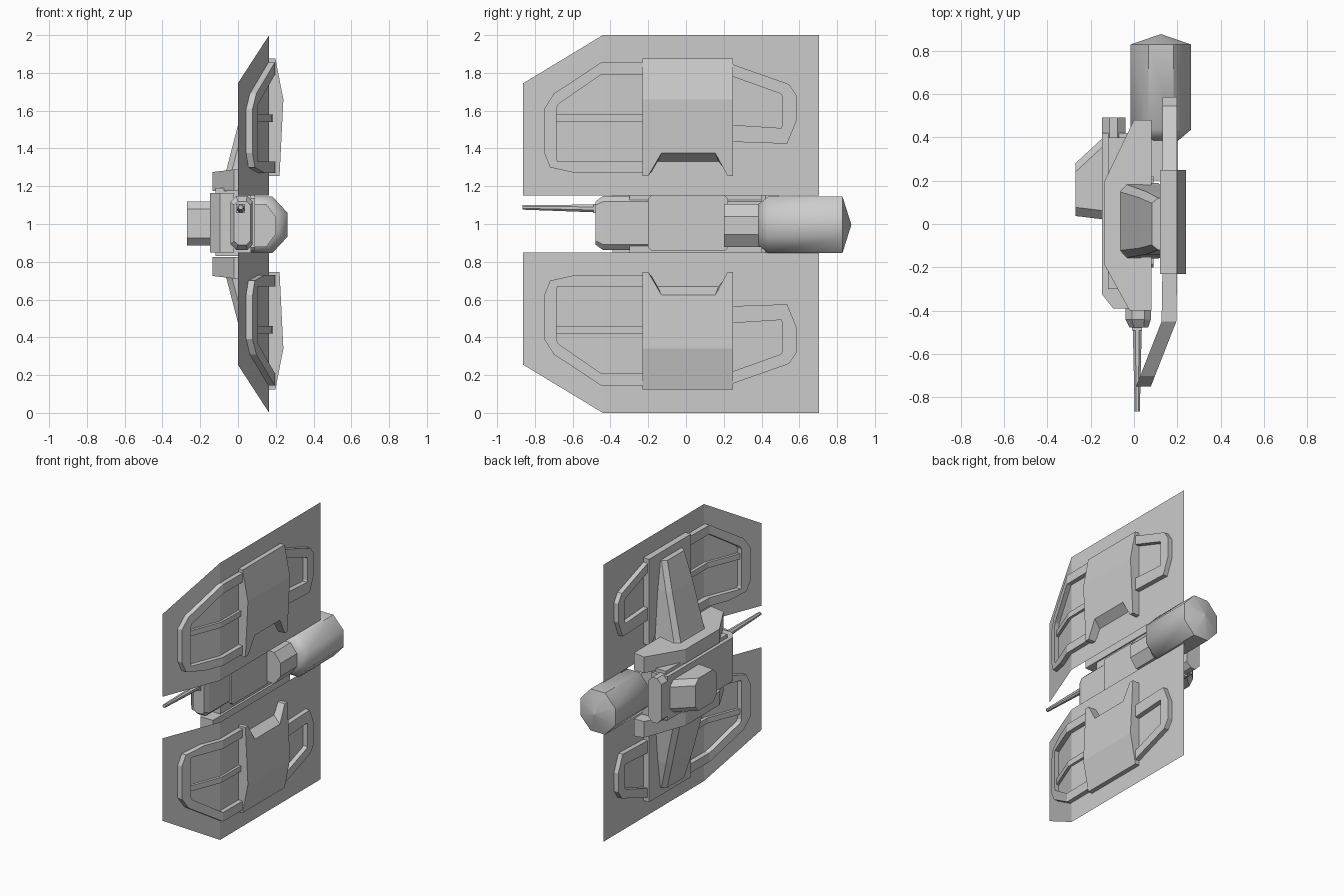
import bpy, bmesh, math

if "Cube" in bpy.data.objects:
    bpy.data.objects.remove(bpy.data.objects["Cube"])


def mesh(name, verts, faces, mirror=False):
    """Mesh object; mirror adds a copy reflected about z = 1."""
    bm = bmesh.new()
    for flip in ((False, True) if mirror else (False,)):
        vs = [bm.verts.new((x, y, 2 - z if flip else z)) for x, y, z in verts]
        for f in faces:
            bm.faces.new([vs[i] for i in f])
    bmesh.ops.recalc_face_normals(bm, faces=bm.faces[:])
    me = bpy.data.meshes.new(name)
    bm.to_mesh(me)
    bm.free()
    ob = bpy.data.objects.new(name, me)
    bpy.context.collection.objects.link(ob)
    return ob


def loft(name, loops, mirror=False):
    """Bridge closed loops of equal length and cap both ends."""
    n = len(loops[0])
    verts = [p for l in loops for p in l]
    faces = [[k * n + i, k * n + (i + 1) % n, (k + 1) * n + (i + 1) % n, (k + 1) * n + i]
             for k in range(len(loops) - 1) for i in range(n)]
    faces += [list(range(n)), list(range(len(verts) - n, len(verts)))]
    return mesh(name, verts, faces, mirror)


def prism_z(name, pts, z0, z1, mirror=False):
    return loft(name, [[(x, y, z) for x, y in pts] for z in (z0, z1)], mirror)


def chamfered(a0, a1, b0, b1, c):
    """Rectangle outline with cut corners."""
    return [(a0 + c, b0), (a1 - c, b0), (a1, b0 + c), (a1, b1 - c),
            (a1 - c, b1), (a0 + c, b1), (a0, b1 - c), (a0, b0 + c)]


def octagon(cx, cz, rx, rz, y):
    k = 1 / math.cos(math.pi / 8)
    return [(cx + rx * k * math.cos(math.radians(22.5 + 45 * i)), y,
             cz + rz * k * math.sin(math.radians(22.5 + 45 * i))) for i in range(8)]


def panel_x(y):
    """Panels bend inward ahead of y = -0.44."""
    return 0.165 + min(0, y + 0.44) * 0.165 / 0.42


# thin bent wing panels
outline = [(-.862, 1.15), (-.862, 1.745), (-.44, 2), (-.44, 1.15), (.705, 2), (.705, 1.15)]
mesh("wing_panels", [(panel_x(y), y, z) for y, z in outline],
     [(0, 1, 2, 3), (3, 2, 4, 5)], True)


# raised frames that run through the panels
def frame(name, outer, inner, h=.034):
    loft(name, [[(panel_x(a) - h, a, b), (panel_x(a) + h, a, b),
                 (panel_x(c) + h, c, d), (panel_x(c) - h, c, d)]
                for (a, b), (c, d) in zip(outer, inner)], True)


frame("front_frames",
      [(-.22, 1.855), (-.45, 1.855), (-.70, 1.69), (-.75, 1.61), (-.75, 1.375),
       (-.72, 1.30), (-.586, 1.27), (-.45, 1.27), (-.22, 1.27)],
      [(-.22, 1.79), (-.45, 1.79), (-.675, 1.635), (-.685, 1.615), (-.685, 1.345),
       (-.68, 1.33), (-.6, 1.33), (-.45, 1.33), (-.22, 1.33)])
frame("rear_frames",
      [(.24, 1.848), (.545, 1.74), (.585, 1.68), (.585, 1.545), (.535, 1.425), (.24, 1.435)],
      [(.24, 1.783), (.5, 1.69), (.508, 1.68), (.508, 1.52), (.504, 1.508), (.24, 1.525)])
frame("frame_bars", [(-.22, 1.58), (-.45, 1.58), (-.69, 1.58)],
      [(-.22, 1.54), (-.45, 1.54), (-.69, 1.54)], .02)

# wing blocks with a sloped notch on the inner end
out = [(-.23, 1.66), (-.23, 1.255), (-.20, 1.255), (-.13, 1.375),
       (.155, 1.375), (.22, 1.255), (.25, 1.255), (.25, 1.66)]
back = out[:3] + [(-.165, 1.30), (.185, 1.30)] + out[5:]
verts = [(.22 + (z - 1.255) * .05, y, z) for y, z in out] + [(.12, y, z) for y, z in back]
verts += [(.198, -.23, 1.877), (.198, .25, 1.877), (.12, -.23, 1.877), (.12, .25, 1.877)]
faces = [[i, i + 1, i + 9, i + 8] for i in range(7)]
faces += [list(range(8)), list(range(8, 16)), [0, 7, 17, 16], [8, 15, 19, 18],
          [16, 17, 19, 18], [0, 8, 18, 16], [7, 15, 19, 17]]
mesh("wing_blocks", verts, faces, True)


# tapered pylons from hull to wing blocks
def pylon_ring(z, x0, x1, y0, y1):
    c = (y1 - y0) * .1
    return [(x1, y0, z), (x0 + .03, y0, z), (x0, y0 + c, z),
            (x0, y1 - c, z), (x0 + .03, y1, z), (x1, y1, z)]


loft("pylons", [pylon_ring(1.26, -.07, .11, -.16, .19), pylon_ring(1.30, -.058, .12, -.155, .18),
                pylon_ring(1.62, .025, .15, -.14, .15), pylon_ring(1.82, .082, .16, -.12, .12)], True)

# hull shoulders above and below the body, thinner at their outer edge
shoulder = [(.08, .48), (0, .48), (-.135, .2), (-.135, -.19), (-.02, -.40), (.08, -.40)]
loft("shoulders", [[(x, y, 1.175) for x, y in shoulder],
                   [(x, y, 1.275 + (x + .135) * .12) for x, y in shoulder]], True)
prism_z("shoulder_core", [(-.12, -.3), (.07, -.3), (.07, .4), (-.12, .4)], .83, 1.19)

# main body slab with chamfered nose
prism_z("body_slab", [(-.02, .42), (-.147, .42), (-.147, -.325), (-.095, -.39), (-.02, -.39)],
        .85, 1.165)
loft("body_tail", [[(x, y, z) for x, z in chamfered(-.147, -.04, .845, 1.17, .035)]
                   for y in (.40, .49)])

# central core and its side panel
loft("core", [[(x, y, z) for x, z in chamfered(*s)] for y, s in (
    (-.478, (-.02, .065, .89, 1.12, .02)), (-.44, (-.04, .078, .862, 1.148, .03)),
    (.40, (-.04, .078, .862, 1.148, .03)))])
loft("core_panel", [[(x, y, z) for y, z in chamfered(-.2, .222, .86, 1.15, .015)]
                    for x in (.05, .09)])

# side housing
loft("side_housing", [[(-.13, y, z) for y, z in chamfered(.02, .41, .885, 1.12, .04)],
                      [(-.27, y, z) for y, z in chamfered(.037, .28, .885, 1.12, .04)]])

# gun with square mount
loft("gun_mount", [[(x, y, z) for x, z in ((-.01, 1.058), (.038, 1.058), (.038, 1.106), (-.01, 1.106))]
                   for y in (-.49, -.43)])
loft("gun_barrel", [octagon(.015, 1.082, .021, .021, -.46), octagon(.015, 1.088, .012, .012, -.865)])

# engine neck, drum and pointed end
loft("engine_neck", [octagon(.115, .992, .085, .113, y) for y in (.2, .40)])
engine = loft("engine", [octagon(.124, .996, .08, .11, .385), octagon(.124, .996, .139, .15, .435),
                         octagon(.124, .996, .139, .15, .828), octagon(.124, .996, .002, .002, .875)])
bpy.context.view_layer.objects.active = engine
engine.select_set(True)
bpy.ops.object.shade_smooth_by_angle(angle=math.radians(47))
